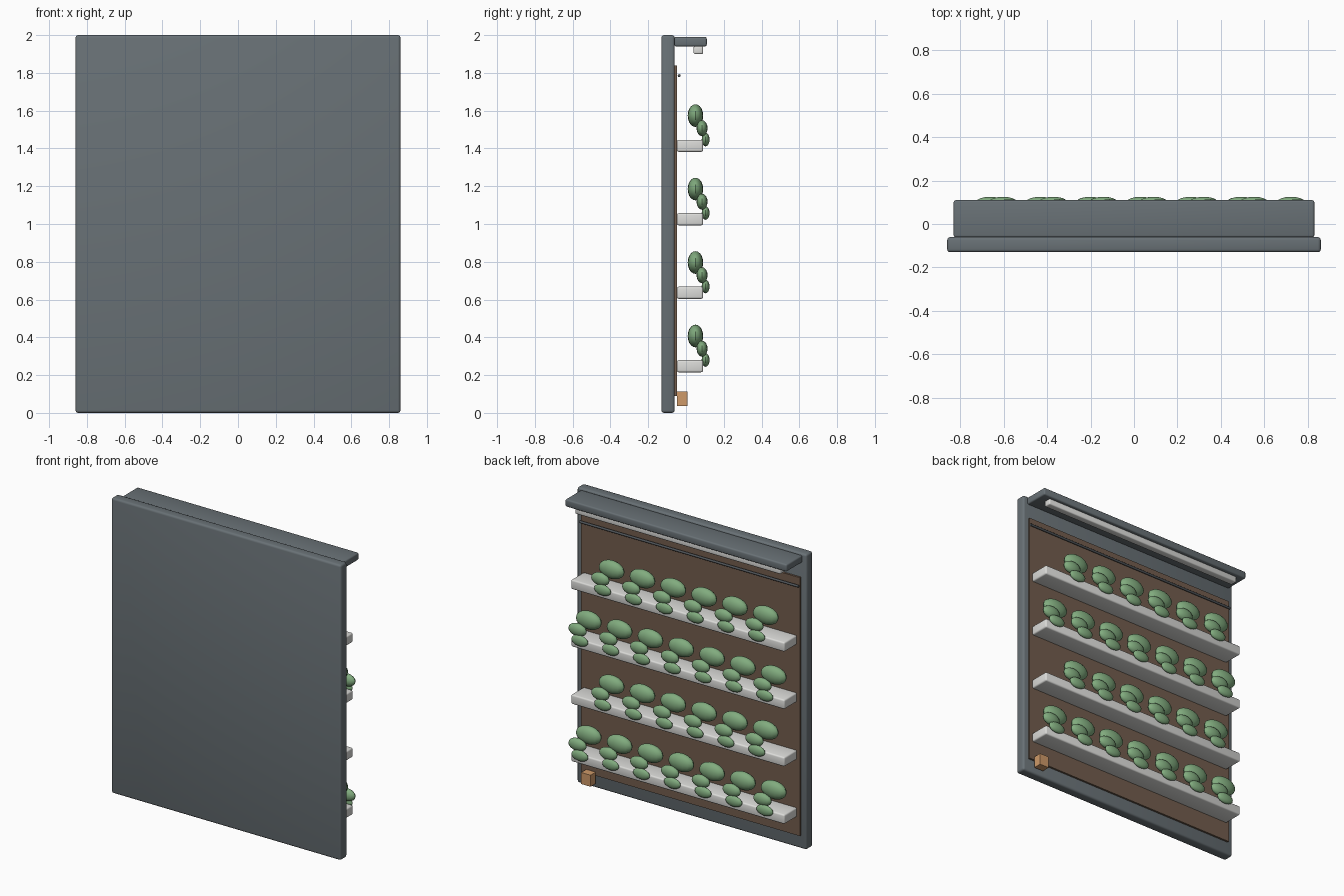
import bpy
import bmesh
import math
from mathutils import Matrix, Vector

if "Cube" in bpy.data.objects:
    bpy.data.objects.remove(bpy.data.objects["Cube"], do_unlink=True)


def material(name, rgb):
    m = bpy.data.materials.new(name)
    m.use_nodes = True
    colour = (*rgb, 1)
    m.diffuse_color = colour
    bsdf = m.node_tree.nodes["Principled BSDF"]
    bsdf.inputs["Base Color"].default_value = colour
    bsdf.inputs["Roughness"].default_value = 0.7
    return m


slate = material("slate grey", (0.14, 0.165, 0.18))
brown = material("felt brown", (0.17, 0.11, 0.075))
white = material("tray white", (0.72, 0.72, 0.70))
green = material("leaf green", (0.22, 0.41, 0.21))
copper = material("copper", (0.62, 0.32, 0.14))
dark = material("pipe grey", (0.08, 0.09, 0.10))


def finish(bm, name, mat, smooth=True):
    mesh = bpy.data.meshes.new(name)
    bm.to_mesh(mesh)
    bm.free()
    mesh.materials.append(mat)
    obj = bpy.data.objects.new(name, mesh)
    bpy.context.collection.objects.link(obj)
    if smooth:
        bpy.ops.object.select_all(action="DESELECT")
        obj.select_set(True)
        bpy.context.view_layer.objects.active = obj
        bpy.ops.object.shade_smooth_by_angle(angle=math.radians(35))
    return obj


def box(name, mat, low, high, bevel=0.0):
    """Box between two corners, with rounded edges when bevel is set."""
    low, high = Vector(low), Vector(high)
    bm = bmesh.new()
    bmesh.ops.create_cube(bm, size=1, matrix=Matrix.Translation((low + high) / 2)
                          @ Matrix.Diagonal((*(high - low), 1)))
    if bevel:
        bmesh.ops.bevel(bm, geom=bm.edges[:], offset=bevel, segments=3,
                        profile=0.5, affect="EDGES")
    return finish(bm, name, mat, smooth=bevel > 0)


# Wall panel with its planting felt
box("wall_panel", slate, (-0.86, -0.13, 0), (0.86, -0.06, 2), 0.014)
box("felt_backing", brown, (-0.82, -0.062, 0.09), (0.82, -0.047, 1.84))

# Canopy and lamp below it
box("canopy", slate, (-0.83, -0.062, 1.94), (0.83, 0.11, 1.99), 0.01)
box("lamp_bar", white, (-0.77, 0.04, 1.9), (0.77, 0.09, 1.942), 0.008)

# Watering pipe and pump box
bm = bmesh.new()
bmesh.ops.create_cone(bm, cap_ends=True, segments=12, radius1=0.008, radius2=0.008, depth=1.64,
                      matrix=Matrix.Translation((0, -0.036, 1.785))
                      @ Matrix.Rotation(math.pi / 2, 4, "Y"))
finish(bm, "water_pipe", dark)
box("pump_box", copper, (0.71, -0.048, 0.036), (0.78, 0.008, 0.114))

# Leaves of one plant: offset from the plant's base, then radii
LEAVES = [((0, 0.05, 0.16), (0.093, 0.041, 0.06)),
          ((0.06, 0.085, 0.093), (0.066, 0.029, 0.042)),
          ((0.03, 0.104, 0.033), (0.062, 0.021, 0.036))]
STEP = 0.231

# Four trays, with alternate rows of plants shifted sideways
for row in range(4):
    z = 0.247 + 0.389 * row
    box(f"tray_{row + 1}", white, (-0.8, -0.048, z - 0.032), (0.8, 0.09, z + 0.032), 0.01)
    shifted = row % 2
    bm = bmesh.new()
    for i in range(7 - shifted):
        base = Vector((-0.693 + STEP * i + 0.06 * shifted, 0, z))
        for offset, radii in LEAVES:
            bmesh.ops.create_uvsphere(bm, u_segments=16, v_segments=10, radius=1,
                                      matrix=Matrix.Translation(base + Vector(offset))
                                      @ Matrix.Diagonal((*radii, 1)))
    plants = finish(bm, f"plants_{row + 1}", green)
    for face in plants.data.polygons:
        face.use_smooth = True
